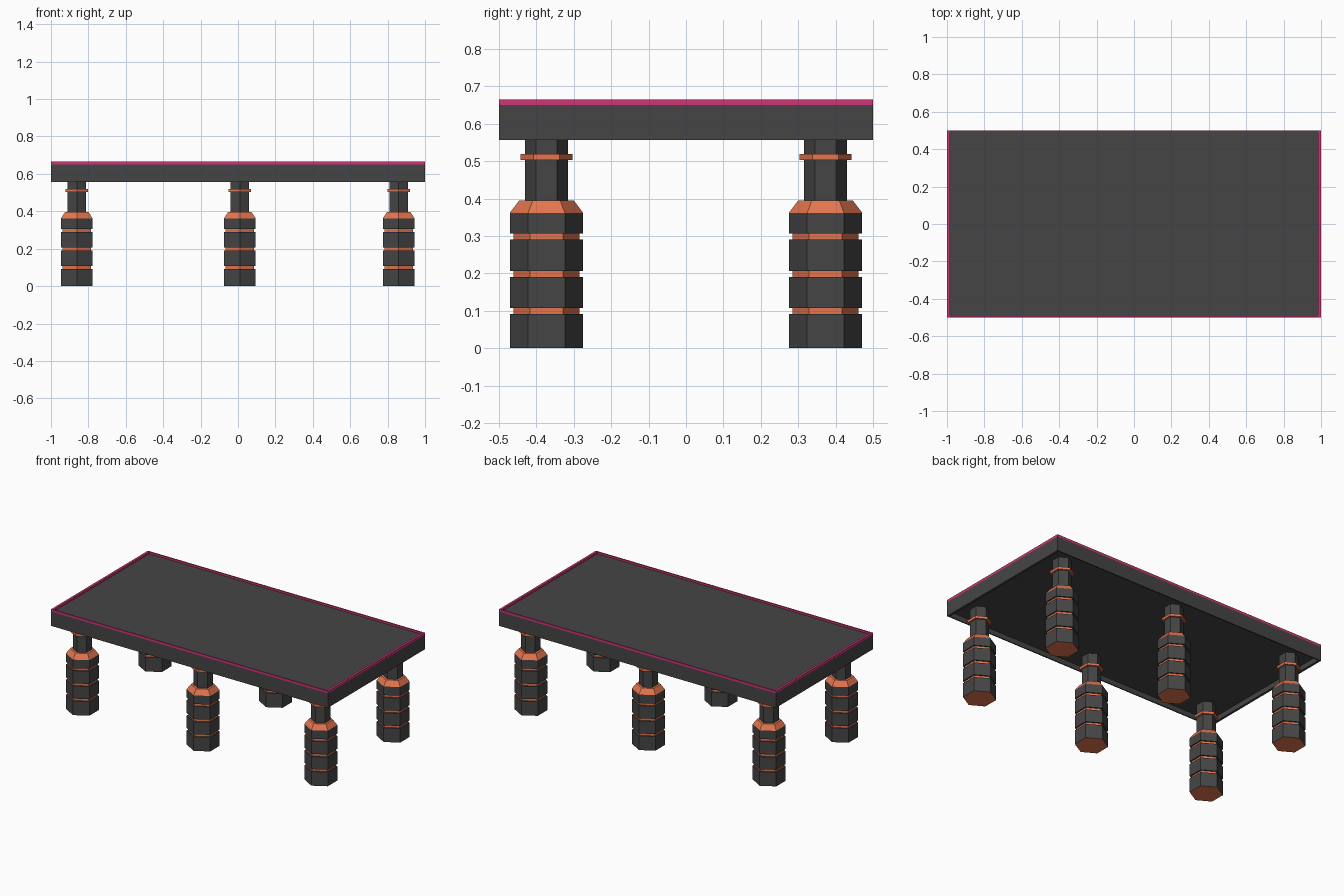
import bpy
import bmesh
from math import sin, cos, pi

if "Cube" in bpy.data.objects:
    bpy.data.objects.remove(bpy.data.objects["Cube"])


def material(name, rgb):
    m = bpy.data.materials.new(name)
    m.diffuse_color = (*rgb, 1)
    m.use_nodes = True
    m.node_tree.nodes["Principled BSDF"].inputs["Base Color"].default_value = m.diffuse_color
    return m


DARK = material("dark", (0.06, 0.06, 0.06))
ORANGE = material("orange", (0.78, 0.18, 0.08))
PINK = material("pink", (0.6, 0.035, 0.18))


def loft(name, section, profile, accent, accent_bands, accent_bottom=False):
    """Stack scaled copies of a section; profile holds (scale, z)."""
    bm = bmesh.new()
    n = len(section)
    rings = [[bm.verts.new((x * s, y * s, z)) for x, y in section] for s, z in profile]
    for i, (a, b) in enumerate(zip(rings, rings[1:])):
        for k in range(n):
            f = bm.faces.new((a[k], a[(k + 1) % n], b[(k + 1) % n], b[k]))
            f.material_index = int(i in accent_bands)
    bottom = bm.faces.new(rings[0][::-1])
    bottom.material_index = int(accent_bottom)
    bm.faces.new(rings[-1])
    mesh = bpy.data.meshes.new(name)
    bm.to_mesh(mesh)
    bm.free()
    mesh.materials.append(DARK)
    mesh.materials.append(accent)
    ob = bpy.data.objects.new(name, mesh)
    bpy.context.collection.objects.link(ob)
    return ob


# Table top: hollow underside, pink raised rim around a sunken panel
rect = [(-1, -0.5), (1, -0.5), (1, 0.5), (-1, 0.5)]
loft("table_top", rect,
     [(0.985, 0.59), (0.985, 0.557), (1, 0.557), (1, 0.65),
      (1, 0.665), (0.985, 0.665), (0.985, 0.652)],
     PINK, {3, 4, 5})

# Leg profile: four dark blocks with orange grooves, orange shoulder, neck with collar
hexagon = [(cos(pi / 2 + k * pi / 3), sin(pi / 2 + k * pi / 3)) for k in range(6)]
R, GROOVE, NECK, COLLAR = 0.098, 0.088, 0.057, 0.07
profile, bands = [(R, 0)], set()
for z0, z1 in [(0.092, 0.108), (0.19, 0.207), (0.29, 0.306)]:
    bands.add(len(profile) + 1)
    profile += [(R, z0), (GROOVE, z0), (GROOVE, z1), (R, z1)]
k = len(profile)
profile += [(R, 0.362), (0.073, 0.395), (NECK, 0.395), (NECK, 0.503),
            (COLLAR, 0.503), (COLLAR, 0.519), (NECK, 0.519), (NECK, 0.591)]
bands |= {k, k + 1, k + 3, k + 4, k + 5}

# Six legs in two rows of three
for row, y in (("front", -0.373), ("back", 0.373)):
    for col, x in (("left", -0.862), ("middle", 0.01), ("right", 0.859)):
        leg = loft(f"{row}_{col}_leg", hexagon, profile, ORANGE, bands, True)
        leg.location = (x, y, 0)
